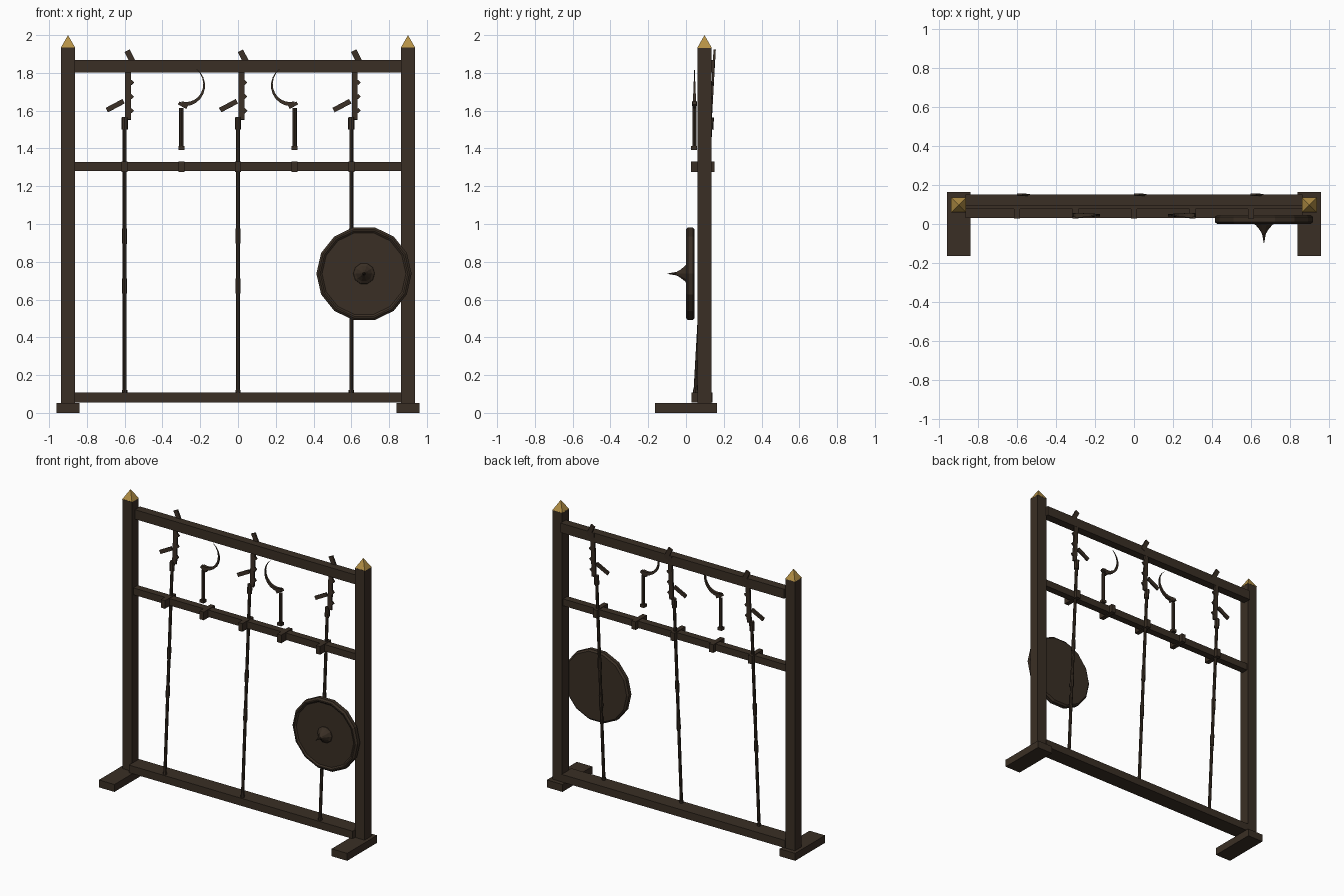
import bpy, bmesh, math
from mathutils import Matrix, Vector

if "Cube" in bpy.data.objects:
    bpy.data.objects.remove(bpy.data.objects["Cube"])


def material(name, rgb):
    m = bpy.data.materials.new(name)
    m.diffuse_color = (*rgb, 1)
    m.use_nodes = True
    m.node_tree.nodes["Principled BSDF"].inputs["Base Color"].default_value = m.diffuse_color
    return m


BROWN = material("dark_brown", (0.042, 0.028, 0.018))
GOLD = material("gold", (0.46, 0.28, 0.06))


def finish(name, bm, mat=BROWN, xf=None):
    if xf is not None:
        bm.transform(xf)
    bmesh.ops.recalc_face_normals(bm, faces=bm.faces[:])
    me = bpy.data.meshes.new(name)
    bm.to_mesh(me)
    bm.free()
    me.materials.append(mat)
    ob = bpy.data.objects.new(name, me)
    bpy.context.collection.objects.link(ob)
    return ob


def add_box(bm, c, s, tilt=0):
    # tilt is counter-clockwise in the front view, in degrees
    m = (Matrix.Translation(c) @ Matrix.Rotation(math.radians(-tilt), 4, 'Y')
         @ Matrix.Diagonal((*s, 1)))
    bmesh.ops.create_cube(bm, size=1, matrix=m)


def add_rod(bm, x, y, z0, z1, r0, r1=None, n=8):
    bmesh.ops.create_cone(bm, cap_ends=True, segments=n, radius1=r0,
                          radius2=r0 if r1 is None else r1, depth=z1 - z0,
                          matrix=Matrix.Translation((x, y, (z0 + z1) / 2)))


def box(name, x, y, z, mat=BROWN):
    bm = bmesh.new()
    add_box(bm, [(a + b) / 2 for a, b in (x, y, z)], [b - a for a, b in (x, y, z)])
    return finish(name, bm, mat)


def lathe(name, profile, n, centre, phase=0):
    # profile of (radius, y) turned round the y axis, closed at both ends
    bm = bmesh.new()
    rings = []
    for r, y in profile:
        rings.append([bm.verts.new((r * math.cos(phase + 2 * math.pi * i / n), y,
                                    r * math.sin(phase + 2 * math.pi * i / n)))
                      for i in range(n)])
    for a, b in zip(rings, rings[1:]):
        for i in range(n):
            j = (i + 1) % n
            bm.faces.new((a[i], a[j], b[j], b[i]))
    bm.faces.new(rings[0])
    bm.faces.new(rings[-1])
    return finish(name, bm, xf=Matrix.Translation(centre))


# Frame: feet, posts and pointed caps
for side, s in (("left", -1), ("right", 1)):
    x = 0.9 * s
    box(side + "_foot", (x - 0.06, x + 0.06), (-0.165, 0.165), (0, 0.052))
    box(side + "_post", (x - 0.037, x + 0.037), (0.06, 0.135), (0.05, 1.935))
    bm = bmesh.new()
    bmesh.ops.create_cone(bm, cap_ends=True, segments=4, radius1=0.038 * math.sqrt(2),
                          radius2=0, depth=0.067)
    finish(side + "_post_cap", bm, GOLD, Matrix.Translation((x, 0.098, 1.9665))
           @ Matrix.Rotation(math.pi / 4, 4, 'Z'))

# Cross rails
box("top_rail", (-0.865, 0.865), (0.094, 0.152), (1.802, 1.868))
box("middle_rail", (-0.865, 0.865), (0.077, 0.125), (1.28, 1.328))
box("bottom_rail", (-0.865, 0.865), (0.03, 0.14), (0.054, 0.107))

# Holder blocks on the middle rail
for x in (-0.6, -0.3, 0, 0.3, 0.6):
    box("holder_block", (x - 0.016, x + 0.016), (0.027, 0.15), (1.275, 1.332))

# Leaning polearms
for x in (-0.6, 0, 0.6):
    lean = Matrix.Translation((x, 0.05, 0.107)) @ Matrix.Rotation(-math.atan(0.056), 4, 'X')
    bm = bmesh.new()
    add_rod(bm, 0, 0, 0, 1.42, 0.0105)
    for z0, z1, r in ((0, 0.015, 0.014), (0.525, 0.605, 0.0135),
                      (0.79, 0.87, 0.0135), (1.395, 1.46, 0.0165)):
        add_rod(bm, 0, 0, z0, z1, r)
    finish("polearm_shaft", bm, xf=lean)

    bm = bmesh.new()
    add_box(bm, (0.018, 0, 1.605), (0.031, 0.012, 0.315))
    add_box(bm, (0.032, 0, 1.775), (0.031, 0.012, 0.085), 27)
    add_box(bm, (-0.05, 0, 1.522), (0.1, 0.012, 0.026), 28)
    for z in (1.495, 1.57, 1.645):
        add_box(bm, (0.036, 0, z), (0.019, 0.012, 0.019), 45)
    finish("polearm_blade", bm, xf=lean)

# Hanging sickles, mirrored
for s in (-1, 1):
    bm = bmesh.new()
    add_rod(bm, 0.3 * s, 0.045, 1.4, 1.615, 0.0115)
    add_box(bm, (0.3 * s, 0.042, 1.402), (0.031, 0.03, 0.02))
    finish("sickle_handle", bm)

    bm = bmesh.new()
    add_box(bm, (0.292 * s, 0.045, 1.629), (0.05, 0.02, 0.018), 29 * s)
    previous = None
    steps = 10
    for i in range(steps + 1):
        t = i / steps
        a = math.radians(-100 + 155 * t)
        outer = 0.106 + 0.007 * t
        inner = outer - 0.022 * (1 - t) - 0.002
        half = 0.011 * (1 - t) + 0.001
        ring = [bm.verts.new((s * -(-0.285 + r * math.cos(a)), 0.045 + y,
                              1.73 + r * math.sin(a)))
                for r, y in ((outer, -half), (outer, half), (inner, half), (inner, -half))]
        if previous:
            for k in range(4):
                m = (k + 1) % 4
                bm.faces.new((previous[k], previous[m], ring[m], ring[k]))
        else:
            bm.faces.new(ring)
        previous = ring
    bm.faces.new(previous)
    finish("sickle_blade", bm)

# Round shield with raised rim and spiked boss
C = (0.667, 0, 0.737)
lathe("shield", [(0.222, 0.008), (0.232, 0.0), (0.24, 0.0), (0.252, 0.01),
                 (0.252, 0.036), (0.24, 0.046)], 14, C)
lathe("shield_boss", [(0.058, 0.012), (0.056, 0.004), (0.042, -0.006), (0.022, -0.03),
                      (0.010, -0.05), (0.001, -0.098)], 10, C)
